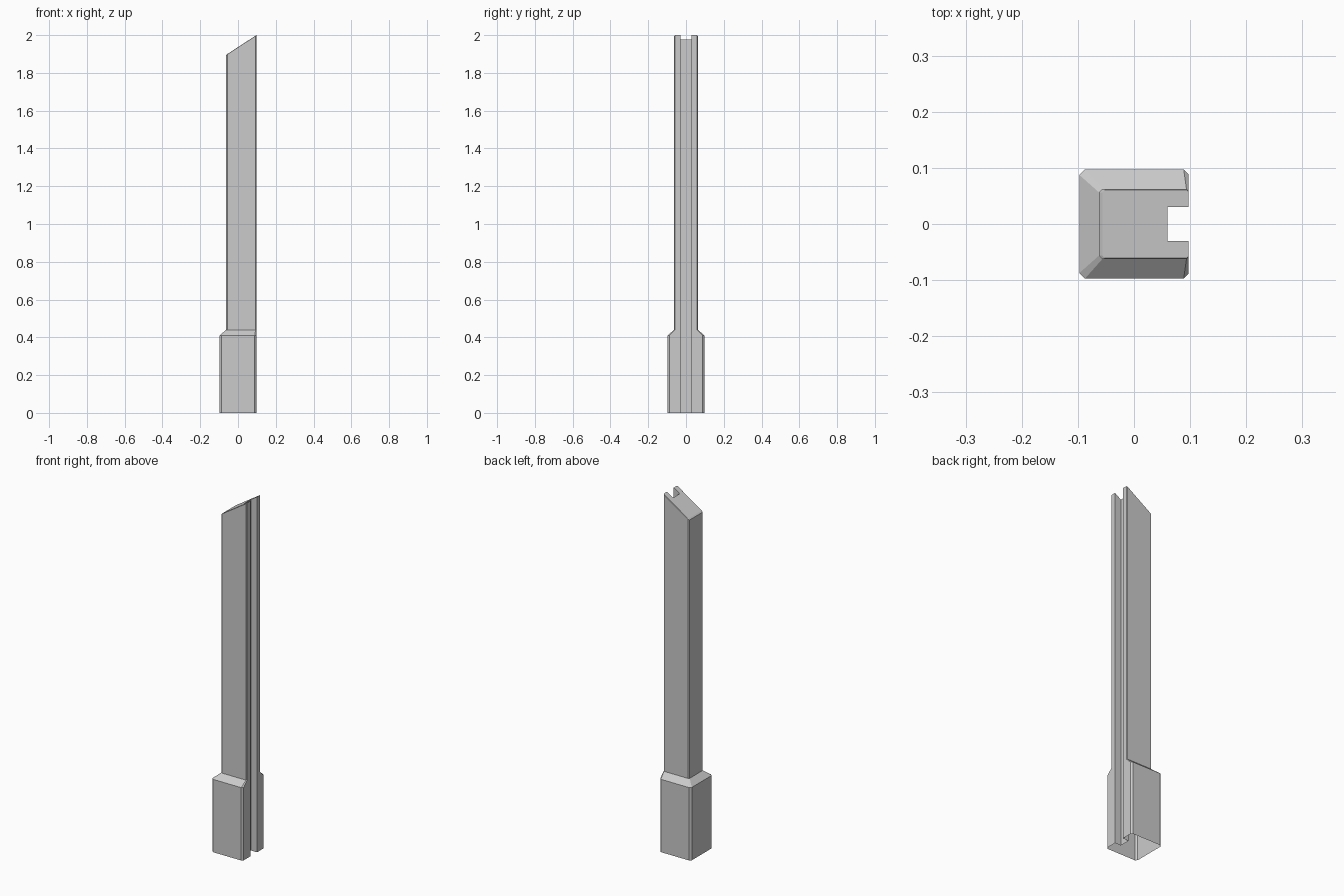
import bpy
import bmesh

if "Cube" in bpy.data.objects:
    bpy.data.objects.remove(bpy.data.objects["Cube"])

RIGHT = 0.0975        # flush grooved side
GROOVE_X = 0.06       # groove floor
GROOVE_Y = 0.03       # groove half width


def slant(x, drop=0.0):
    """Height of the sloping top at x."""
    return 2.0 - (RIGHT - x) * 0.65 - drop


def outline(left, half, c_left, c_right):
    """Chamfered square section with a groove in its right side."""
    side = [(GROOVE_X, GROOVE_Y), (RIGHT, GROOVE_Y), (RIGHT, half - c_right),
            (RIGHT - c_right, half), (-left + c_left, half), (-left, half - c_left)]
    return side + [(x, -y) for x, y in reversed(side)]


base = outline(0.0975, 0.0975, 0.01, 0.009)
shaft = outline(0.0625, 0.0625, 0.006, 0.004)
rim = outline(0.056, 0.0605, 0.004, 0.003)

# Stack of sections: base, shoulder, shaft, bevelled slanted tip
sections = [
    (base, lambda x: 0.0),
    (base, lambda x: 0.41),
    (shaft, lambda x: 0.44),
    (shaft, lambda x: slant(x, 0.002)),
    (rim, slant),
]

bm = bmesh.new()
rings = [[bm.verts.new((x, y, z(x))) for x, y in pts] for pts, z in sections]
for low, high in zip(rings, rings[1:]):
    for i in range(len(low)):
        j = (i + 1) % len(low)
        bm.faces.new((low[i], low[j], high[j], high[i]))

# Slanted cap; the underside stays open
bm.faces.new(rings[-1])
bmesh.ops.recalc_face_normals(bm, faces=bm.faces)
cap = max(bm.faces, key=lambda f: len(f.verts))
if cap.normal.z < 0:
    bmesh.ops.reverse_faces(bm, faces=bm.faces)

mesh = bpy.data.meshes.new("grooved_post")
bm.to_mesh(mesh)
bm.free()
post = bpy.data.objects.new("grooved_post", mesh)
bpy.context.collection.objects.link(post)
